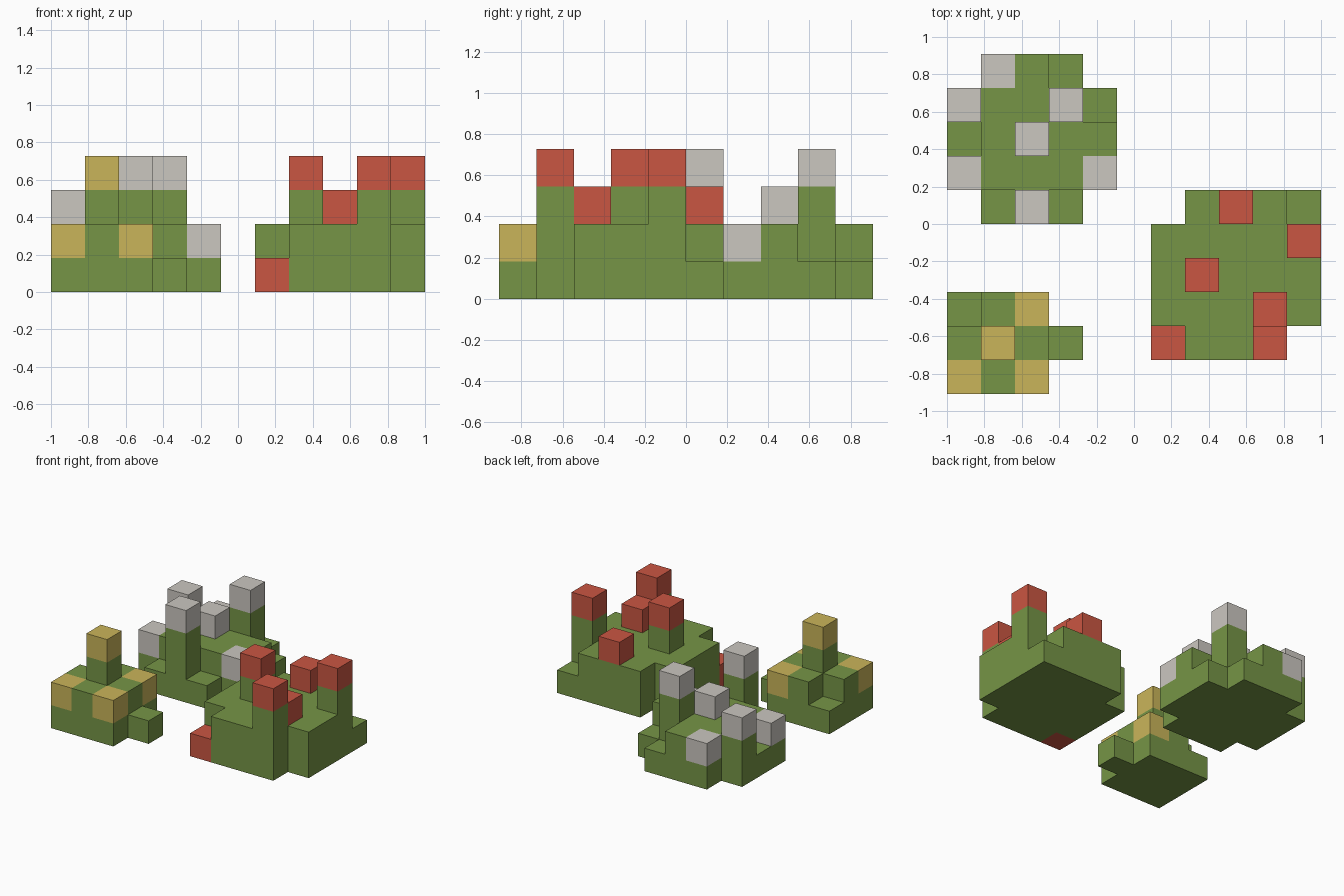
import bpy, bmesh

if "Cube" in bpy.data.objects:
    bpy.data.objects.remove(bpy.data.objects["Cube"])

U = 2 / 11            # cube size
X0, Y0 = -1.0, -5 * U  # corner of the whole grid


def material(name, rgb):
    """Flat colour from 0-255 sRGB."""
    lin = [((c / 255 + 0.055) / 1.055) ** 2.4 for c in rgb]
    m = bpy.data.materials.new(name)
    m.diffuse_color = (*lin, 1)
    m.use_nodes = True
    m.node_tree.nodes["Principled BSDF"].inputs["Base Color"].default_value = m.diffuse_color
    return m


GREEN = material("leaf_green", (118, 149, 70))
GREY = material("pale_grey", (203, 199, 192))
RED = material("flower_red", (202, 86, 66))
YELLOW = material("flower_yellow", (202, 181, 90))

# Six cube sides: outward step and the four corners, counter-clockwise
SIDES = {
    (1, 0, 0): ((1, 0, 0), (1, 1, 0), (1, 1, 1), (1, 0, 1)),
    (-1, 0, 0): ((0, 1, 0), (0, 0, 0), (0, 0, 1), (0, 1, 1)),
    (0, 1, 0): ((1, 1, 0), (0, 1, 0), (0, 1, 1), (1, 1, 1)),
    (0, -1, 0): ((0, 0, 0), (1, 0, 0), (1, 0, 1), (0, 0, 1)),
    (0, 0, 1): ((0, 0, 1), (1, 0, 1), (1, 1, 1), (0, 1, 1)),
    (0, 0, -1): ((0, 1, 0), (1, 1, 0), (1, 0, 0), (0, 0, 0)),
}


def bush(name, i0, j0, rows, cap):
    """Rows run back to front. Digit = green height, letter = height with coloured top cube."""
    cubes = {}
    for j, row in enumerate(reversed(rows)):
        for i, ch in enumerate(row):
            if ch == ".":
                continue
            capped = ch.isalpha()
            height = "abcd".index(ch) + 1 if capped else int(ch)
            for k in range(height):
                cubes[i0 + i, j0 + j, k] = int(capped and k == height - 1)

    # Outer skin only, sharing corner points
    bm = bmesh.new()
    points = {}

    def point(p):
        if p not in points:
            points[p] = bm.verts.new((X0 + p[0] * U, Y0 + p[1] * U, p[2] * U))
        return points[p]

    for cell, colour in cubes.items():
        for step, corners in SIDES.items():
            if tuple(a + b for a, b in zip(cell, step)) in cubes:
                continue
            face = bm.faces.new([point(tuple(a + b for a, b in zip(cell, c))) for c in corners])
            face.material_index = colour

    mesh = bpy.data.meshes.new(name)
    bm.to_mesh(mesh)
    bm.free()
    mesh.materials.append(GREEN)
    mesh.materials.append(cap)
    bpy.context.collection.objects.link(bpy.data.objects.new(name, mesh))


# Back left bush with grey blossoms
bush("grey_flower_bush", 0, 5, [".b21.",
                                "c22d1",
                                "12c22",
                                "b222b",
                                ".1d1."], GREY)
# Front left bush with yellow blossoms
bush("yellow_flower_bush", 0, 0, ["12b.",
                                  "2d21",
                                  "b2b."], YELLOW)
# Right bush with red blossoms
bush("red_flower_bush", 6, 1, [".2c21",
                               "2222d",
                               "2d222",
                               "222c2",
                               "a22d."], RED)
